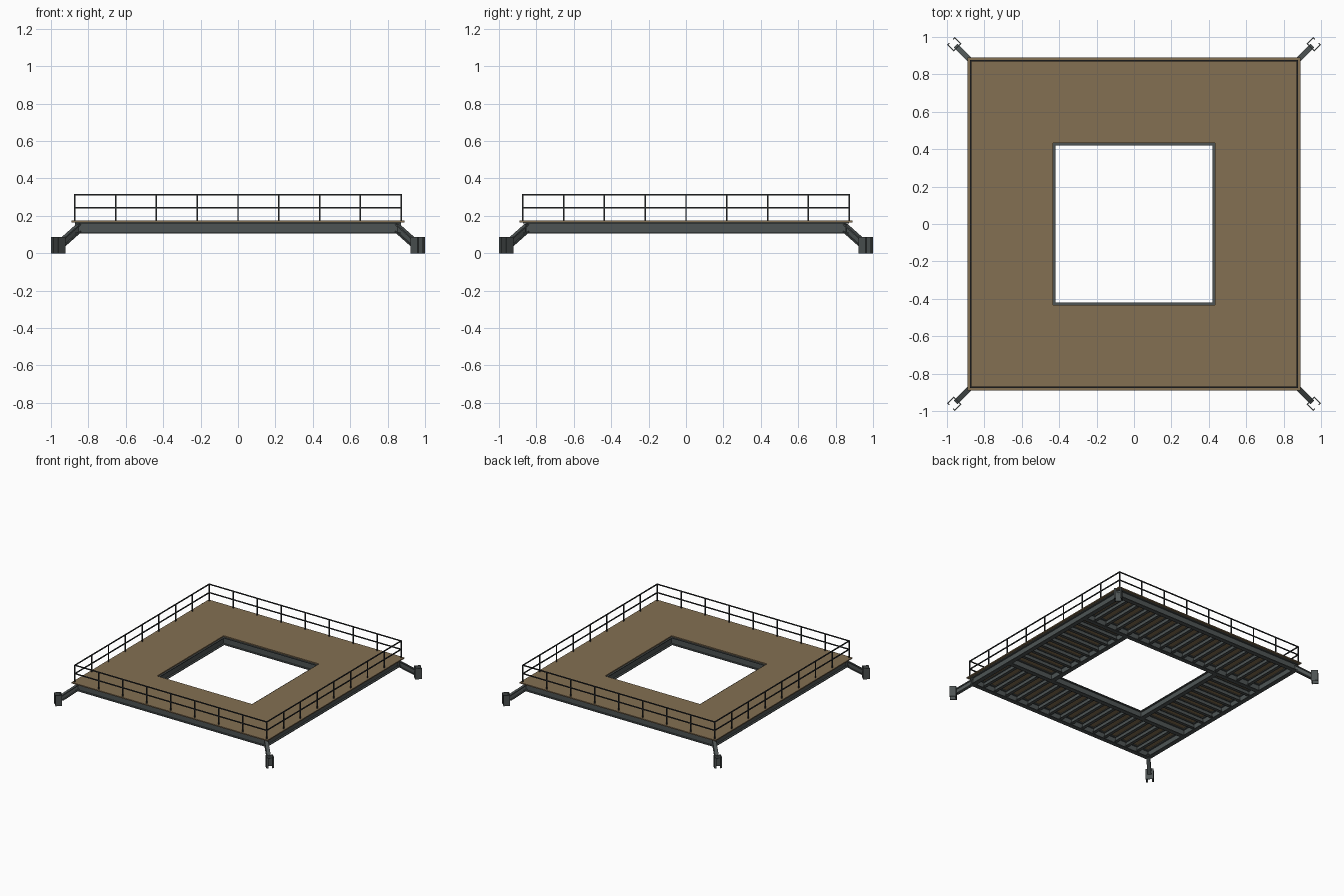
import bpy, bmesh, math
from mathutils import Vector, Matrix

if "Cube" in bpy.data.objects:
    bpy.data.objects.remove(bpy.data.objects["Cube"])


def material(name, rgb):
    m = bpy.data.materials.new(name)
    m.diffuse_color = (*rgb, 1)
    m.use_nodes = True
    m.node_tree.nodes["Principled BSDF"].inputs["Base Color"].default_value = m.diffuse_color
    return m


WOOD = material("timber", (0.23, 0.16, 0.085))
STEEL = material("steel", (0.075, 0.088, 0.088))
DARK = material("dark_steel", (0.025, 0.028, 0.03))


def finish(name, bm, mat):
    bmesh.ops.recalc_face_normals(bm, faces=bm.faces)
    me = bpy.data.meshes.new(name)
    bm.to_mesh(me)
    bm.free()
    me.materials.append(mat)
    ob = bpy.data.objects.new(name, me)
    bpy.context.collection.objects.link(ob)
    return ob


def box(bm, lo, hi, mat=Matrix()):
    lo, hi = Vector(lo), Vector(hi)
    m = mat @ Matrix.Translation((lo + hi) / 2) @ Matrix.Diagonal((*(hi - lo), 1))
    bmesh.ops.create_cube(bm, size=1, matrix=m)


def sweep(bm, profile, a, b):
    # extrude a (side, up) profile along the line a-b
    a, b = Vector(a), Vector(b)
    d = (b - a).normalized()
    side = d.cross(Vector((0, 0, 1))).normalized()
    up = side.cross(d)
    ends = [[bm.verts.new(p + side * u + up * v) for u, v in profile] for p in (a, b)]
    bm.faces.new(ends[0])
    bm.faces.new(ends[1])
    n = len(profile)
    for i in range(n):
        j = (i + 1) % n
        bm.faces.new((ends[0][i], ends[0][j], ends[1][j], ends[1][i]))


def i_profile(w, h, t):
    w, h, s = w / 2, h / 2, t / 2
    right = [(w, -h), (w, -h + t), (s, -h + t), (s, h - t), (w, h - t), (w, h)]
    return right + [(-u, v) for u, v in reversed(right)]


OUT, INN, TOP = 0.855, 0.4375, 0.165
BEAM = i_profile(0.035, 0.06, 0.006)
JOIST = i_profile(0.024, 0.04, 0.005)
ZB, ZJ = TOP - 0.03, TOP - 0.02

# deck boards: square ring with central opening
bm = bmesh.new()
E, H, T2 = 0.89, 0.433, 0.174
rings = [[bm.verts.new((sx * r, sy * r, z)) for sx, sy in ((-1, -1), (1, -1), (1, 1), (-1, 1))]
         for r, z in ((E, TOP), (E, T2), (H, T2), (H, TOP))]
for k in range(4):
    p, q = rings[k], rings[(k + 1) % 4]
    for i in range(4):
        j = (i + 1) % 4
        bm.faces.new((p[i], p[j], q[j], q[i]))
finish("deck", bm, WOOD)

# outer frame and opening frame
outer, inner = bmesh.new(), bmesh.new()
for s in (-1, 1):
    e = OUT + 0.0175
    sweep(outer, BEAM, (-e, s * OUT, ZB), (e, s * OUT, ZB))
    sweep(outer, BEAM, (s * OUT, -OUT, ZB), (s * OUT, OUT, ZB))
    sweep(inner, BEAM, (-OUT, s * INN, ZB), (OUT, s * INN, ZB))
    sweep(inner, BEAM, (s * INN, -INN, ZB), (s * INN, INN, ZB))
finish("outer_beams", outer, STEEL)
finish("opening_beams", inner, STEEL)

# joists under the deck
bm = bmesh.new()
STEP = OUT / 8
for s in (-1, 1):
    for i in range(-7, 8):
        sweep(bm, JOIST, (i * STEP, s * INN, ZJ), (i * STEP, s * OUT, ZJ))
    for i in range(-3, 4):
        sweep(bm, JOIST, (s * INN, i * STEP, ZJ), (s * OUT, i * STEP, ZJ))
finish("joists", bm, STEEL)

# guard rails: nine posts and two rails per side
R, t = 0.872, 0.0038
for k, side in enumerate(("front", "right", "back", "left")):
    rot = Matrix.Rotation(k * math.pi / 2, 4, 'Z')
    bm = bmesh.new()
    for i in range(9):
        x = -R + i * R / 4
        box(bm, (x - t, -R - t, T2 - 0.002), (x + t, -R + t, 0.312), rot)
    for z in (0.243, 0.312):
        box(bm, (-R - t, -R - t, z - t), (R + t, -R + t, z + t), rot)
    finish(side + "_railing", bm, DARK)

# diagonal corner arms ending in open channel shoes
ARM = i_profile(0.028, 0.042, 0.007)
for k in range(4):
    rot = Matrix.Rotation(math.pi / 4 + k * math.pi / 2, 4, 'Z')
    bm = bmesh.new()
    sweep(bm, ARM, rot @ Vector((1.195, 0, 0.14)), rot @ Vector((1.338, 0, 0.05)))
    finish("corner_arm_%d" % (k + 1), bm, STEEL)
    bm = bmesh.new()
    a, b, w, th, h = 1.334, 1.385, 0.029, 0.006, 0.088
    box(bm, (a, -w, 0), (a + th, w, h), rot)
    for s in (-1, 1):
        y = sorted((s * w, s * (w - th)))
        box(bm, (a + th, y[0], 0), (b, y[1], h), rot)
        y = sorted((s * (w - th), s * (w - 0.014)))
        box(bm, (b - th, y[0], 0), (b, y[1], h), rot)
    finish("corner_shoe_%d" % (k + 1), bm, STEEL)
